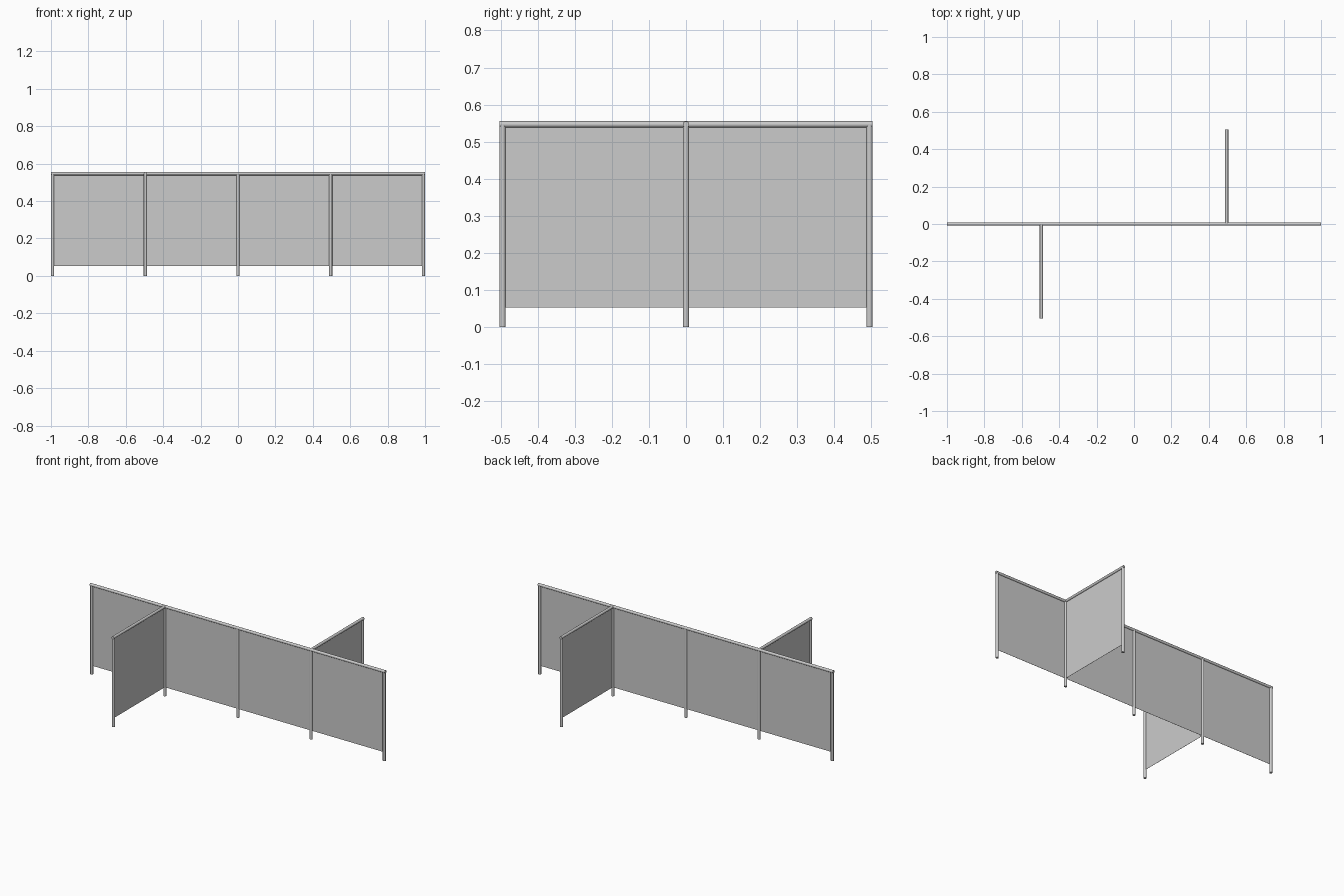
import bpy
from math import pi, radians

if "Cube" in bpy.data.objects:
    bpy.data.objects.remove(bpy.data.objects["Cube"])

S = 0.4955         # post spacing
R = 0.0085         # tube radius
RAIL_Z = 0.5465    # rail centre height
PANEL_Z0 = 0.052   # lower edge of the panels


def tube(name, loc, length, rot=(0, 0, 0)):
    bpy.ops.mesh.primitive_cylinder_add(vertices=24, radius=R, depth=length,
                                        location=loc, rotation=rot)
    ob = bpy.context.object
    ob.name = name
    bpy.ops.object.shade_smooth_by_angle(angle=radians(35))


def post(name, x, y):
    tube(name, (x, y, RAIL_Z / 2), RAIL_Z)


def panel(name, x, y, along_y=False):
    bpy.ops.mesh.primitive_cube_add(size=1, location=(x, y, (PANEL_Z0 + RAIL_Z) / 2))
    ob = bpy.context.object
    ob.name = name
    long, thin = S - R, 0.001
    ob.scale = (thin if along_y else long, long if along_y else thin, RAIL_Z - PANEL_Z0)


# main run: five posts, four panels, one handrail
for i in range(-2, 3):
    post("main_post", i * S, 0)
for i in range(4):
    panel("main_panel", (i - 1.5) * S, 0)
tube("main_rail", (0, 0, RAIL_Z), 2.0, (0, pi / 2, 0))

# two side wings: front-left and back-right
for s in (-1, 1):
    post("wing_post", s * S, s * S)
    panel("wing_panel", s * S, s * S / 2, along_y=True)
    length = S + R
    tube("wing_rail", (s * S, s * length / 2, RAIL_Z), length, (pi / 2, 0, 0))
